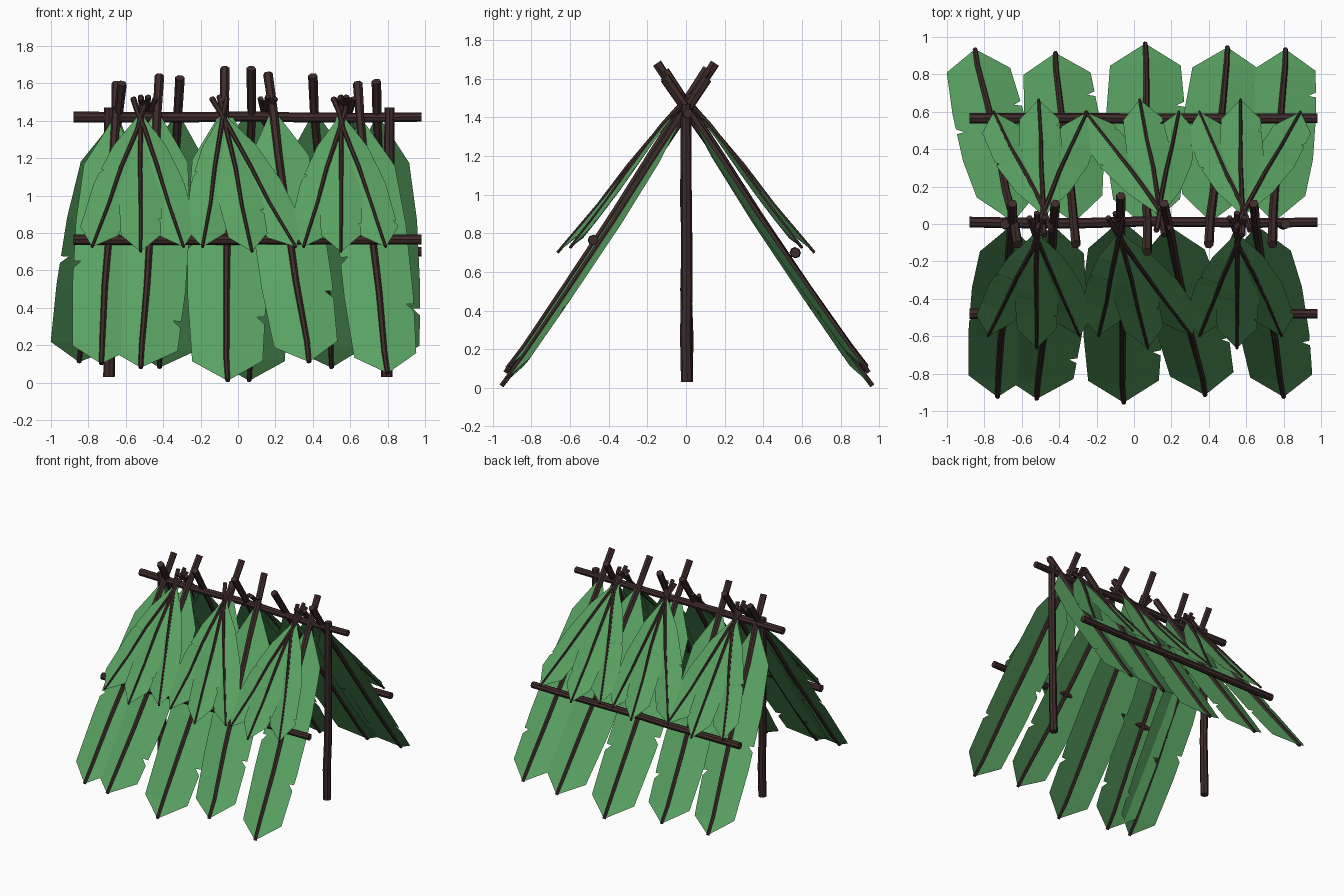
import bpy, bmesh, math, random
from mathutils import Vector

if "Cube" in bpy.data.objects:
    bpy.data.objects.remove(bpy.data.objects["Cube"])

random.seed(4)


def material(name, rgb):
    m = bpy.data.materials.new(name)
    m.diffuse_color = (*rgb, 1)
    m.use_nodes = True
    m.node_tree.nodes["Principled BSDF"].inputs["Base Color"].default_value = m.diffuse_color
    return m


GREEN = material("leaf_green", (0.10, 0.36, 0.12))
BROWN = material("dark_wood", (0.05, 0.024, 0.024))


def finish(bm, name, mat):
    me = bpy.data.meshes.new(name)
    bm.to_mesh(me)
    bm.free()
    me.materials.append(mat)
    ob = bpy.data.objects.new(name, me)
    bpy.context.collection.objects.link(ob)
    return ob


def stick(name, pts, r0, r1, sides=6):
    """Faceted tapering stick through the given points."""
    bm = bmesh.new()
    axis = (pts[-1] - pts[0]).normalized()
    a = axis.orthogonal().normalized()
    b = axis.cross(a)
    rings = []
    for i, p in enumerate(pts):
        r = r0 + (r1 - r0) * i / (len(pts) - 1)
        ang = [2 * math.pi * k / sides for k in range(sides)]
        rings.append([bm.verts.new(p + r * (a * math.cos(t) + b * math.sin(t))) for t in ang])
    for q, s in zip(rings, rings[1:]):
        for k in range(sides):
            j = (k + 1) % sides
            bm.faces.new((q[k], q[j], s[j], s[k]))
    bm.faces.new(rings[0][::-1])
    bm.faces.new(rings[-1])
    return finish(bm, name, BROWN)


def pole(name, a, b, r0, r1, n=6, wobble=0.006):
    a, b = Vector(a), Vector(b)
    pts = [a.lerp(b, i / n) for i in range(n + 1)]
    for p in pts[1:-1]:
        p += Vector([random.uniform(-wobble, wobble) for _ in range(3)])
    stick(name, pts, r0, r1, 8)


def interp(table, u):
    """Piecewise linear lookup; rows are (u, values...)."""
    for p, q in zip(table, table[1:]):
        if u <= q[0] + 1e-9:
            f = (u - p[0]) / (q[0] - p[0])
            return [x + (y - x) * f for x, y in zip(p[1:], q[1:])]
    return list(table[-1][1:])


# side profiles: fraction along stem, distance out from ridge, height
LARGE = [(0, -.15, 1.66), (.14, 0, 1.43), (.28, .15, 1.2), (.477, .36, .87),
         (.715, .62, .48), (.924, .85, .14), (1, .94, .02)]
SMALL = [(0, -.06, 1.53), (.11, .03, 1.45), (.226, .12, 1.36), (.486, .30, 1.15),
         (.708, .45, .955), (1, .66, .71)]
# half width along the leaf
LARGE_W = [(.14, .12), (.28, .85), (.477, 1), (.715, 1), (.924, .9), (1, 0)]
SMALL_W = [(.13, .15), (.35, .75), (.6, 1), (.88, .88), (1, 0)]


def leaf(name, side, prof, widths, half, top, tip, rad, fold):
    """top, tip = (x, out, z); side = -1 front, +1 back."""
    def rib(u):
        d, z = interp(prof, u)
        d += (1 - u) * (top[1] - prof[0][1]) + u * (tip[1] - prof[-1][1])
        z += (1 - u) * (top[2] - prof[0][2]) + u * (tip[2] - prof[-1][2])
        return Vector((top[0] + (tip[0] - top[0]) * u ** 1.05, side * d, z))

    axis = (rib(1) - rib(.2)).normalized()
    across = (Vector((1, 0, 0)) - axis * axis.x).normalized()
    n = across.cross(axis)
    if n.z < 0:
        n = -n
    # one torn notch on each edge, at its own height
    notch = {-1: random.uniform(.52, .68), 1: random.uniform(.74, .86)}
    us = {p[0] for p in widths}
    for c in notch.values():
        us |= {c - .012, c, c + .012}
    us = sorted(us)
    bm = bmesh.new()
    mid = [bm.verts.new(rib(u)) for u in us]
    for sgn in (-1, 1):
        rim = []
        for u in us[:-1]:
            w = half * interp(widths, u)[0]
            shift = 0
            if abs(u - notch[sgn]) < 1e-6:
                w, shift = w * .78, -.02
            rim.append(bm.verts.new(rib(u) + across * sgn * w - n * fold * w / half + axis * shift))
        rim.append(mid[-1])
        for i in range(len(us) - 1):
            vs = [mid[i], mid[i + 1], rim[i + 1], rim[i]]
            if rim[i + 1] is mid[i + 1]:
                vs.pop(2)
            f = bm.faces.new(vs)
            f.normal_update()
            if f.normal.dot(n) < 0:
                f.normal_flip()
    finish(bm, name, GREEN)
    pts = [rib(p[0]) for p in prof]
    for p in pts[1:-1]:
        p.x += random.uniform(-.006, .006)
    stick(name + "_stem", pts, rad, rad * .5)


# wooden frame
pole("ridge_pole", (-.88, .01, 1.42), (.98, .01, 1.42), .029, .025)
pole("left_post", (-.69, .005, .03), (-.69, 0, 1.47), .031, .027)
pole("right_post", (.795, .005, .03), (.81, 0, 1.47), .031, .027)
pole("front_cross_bar", (-.88, -.48, .765), (.98, -.48, .765), .028, .026, wobble=.003)
pole("back_cross_bar", (-.88, .565, .70), (.98, .565, .70), .028, .026, wobble=.003)

# large leaves: top x, top z, tip x, tip out, tip z, half width
large = {
    -1: [(-.65, 1.60, -.73, .925, .10, .18), (-.42, 1.64, -.52, .935, .08, .21),
         (-.07, 1.68, -.055, .955, .01, .21), (.16, 1.65, .38, .915, .11, .19),
         (.64, 1.60, .80, .925, .05, .185)],
    1: [(-.62, 1.60, -.85, .935, .11, .19), (-.31, 1.63, -.42, .915, .08, .20),
        (.07, 1.68, .06, .965, .01, .21), (.40, 1.64, .50, .945, .08, .20),
        (.74, 1.61, .81, .935, .10, .185)],
}
# small leaf clusters: apex x, then three tip x
small = {
    -1: [(-.52, -.78, -.52, -.29), (-.10, -.19, .075, .31), (.55, .35, .55, .79)],
    1: [(-.48, -.75, -.51, -.25), (.16, -.26, .03, .24), (.58, .35, .57, .89)],
}
for side, label in ((-1, "front"), (1, "back")):
    for i, (x0, z0, x1, d1, z1, hw) in enumerate(large[side]):
        out = -.15 if z0 > 1.65 else -.11
        leaf(f"{label}_large_leaf_{i + 1}", side, LARGE, LARGE_W, hw,
             (x0, out, z0), (x1, d1, z1), .026, .035)
    for c, (apex, *tips) in enumerate(small[side]):
        for k, tx in enumerate(tips):
            centre = k == 1
            top = (apex + (.04, 0, -.04)[k], -.06 if centre else -.035, 1.53 if centre else 1.52)
            tip = (tx, .665 if centre else .60, .70 if centre else .725)
            leaf(f"{label}_small_leaf_{c + 1}_{k + 1}", side, SMALL, SMALL_W, .12,
                 top, tip, .016, .025)
